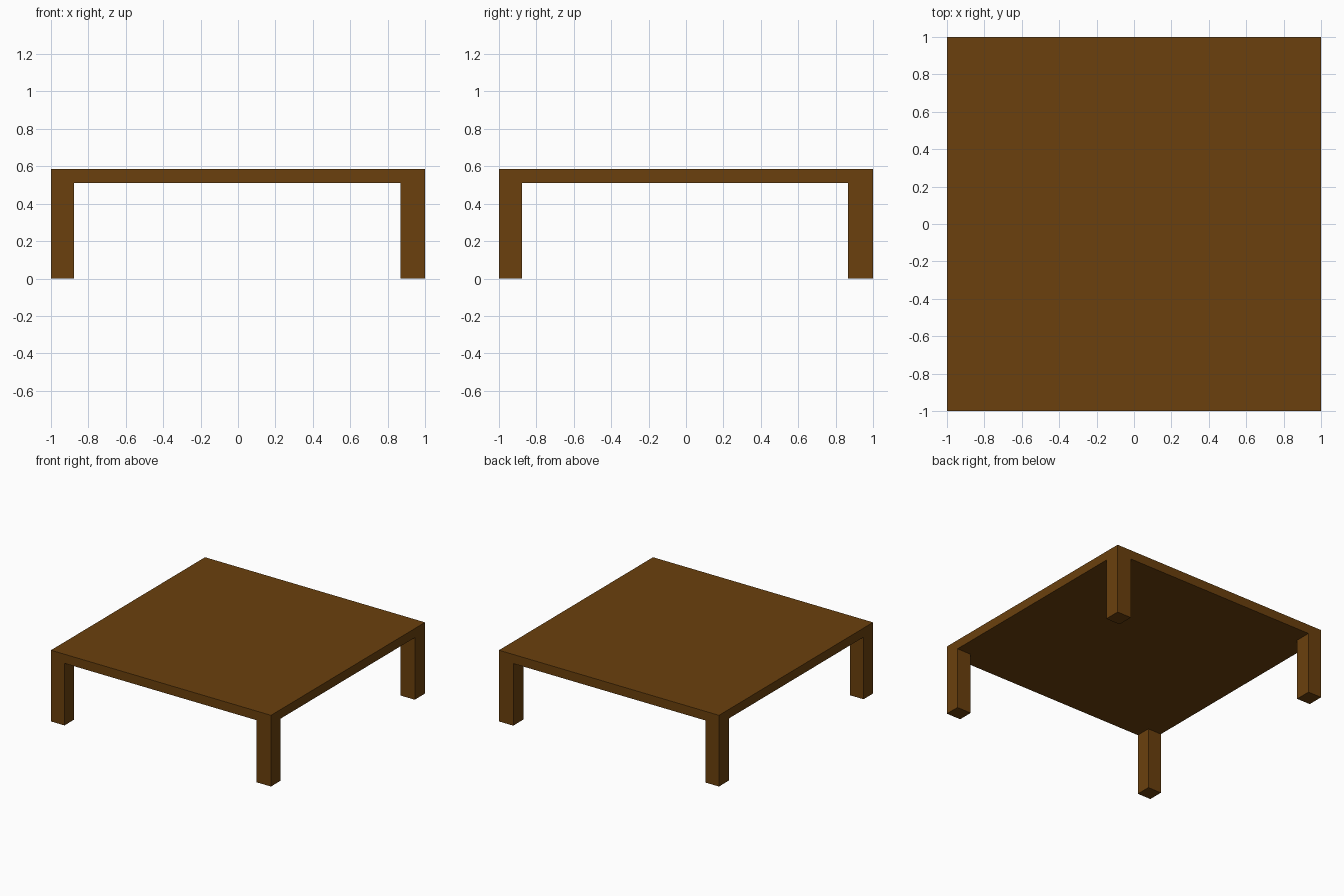
import bpy
import bmesh

if "Cube" in bpy.data.objects:
    bpy.data.objects.remove(bpy.data.objects["Cube"])

TOP_Z, UNDER_Z = 0.585, 0.51
X_CUTS = (-1.0, -0.877, 0.87, 1.0)   # leg edges across the width
Y_CUTS = (-1.0, -0.877, 0.867, 1.0)  # leg edges across the depth

wood = bpy.data.materials.new("brown wood")
wood.diffuse_color = (0.145, 0.051, 0.004, 1.0)
wood.use_nodes = True
wood.node_tree.nodes["Principled BSDF"].inputs["Base Color"].default_value = wood.diffuse_color

bm = bmesh.new()

# Table top: slab cut along the leg lines
bmesh.ops.create_cube(bm, size=1.0)
for v in bm.verts:
    v.co = (v.co.x * 2, v.co.y * 2, TOP_Z if v.co.z > 0 else UNDER_Z)
for axis, cuts in ((0, X_CUTS), (1, Y_CUTS)):
    for c in cuts[1:3]:
        co, no = [0, 0, 0], [0, 0, 0]
        co[axis], no[axis] = c, 1
        bmesh.ops.bisect_plane(bm, geom=bm.verts[:] + bm.edges[:] + bm.faces[:],
                               plane_co=co, plane_no=no)

# Legs: the four underside corners pulled down to the floor
corners = []
for f in bm.faces:
    c = f.calc_center_median()
    if f.normal.z < -0.9 and abs(c.x) > 0.8 and abs(c.y) > 0.8:
        corners.append(f)
for f in bmesh.ops.extrude_discrete_faces(bm, faces=corners)["faces"]:
    for v in f.verts:
        v.co.z = 0.0
bmesh.ops.remove_doubles(bm, verts=bm.verts[:], dist=1e-5)

# Merge flush faces so the outer sides run unbroken from leg to top
bmesh.ops.dissolve_limit(bm, angle_limit=0.01, verts=bm.verts[:], edges=bm.edges[:])
bmesh.ops.recalc_face_normals(bm, faces=bm.faces[:])

mesh = bpy.data.meshes.new("table")
bm.to_mesh(mesh)
bm.free()
mesh.materials.append(wood)
table = bpy.data.objects.new("table", mesh)
bpy.context.collection.objects.link(table)
